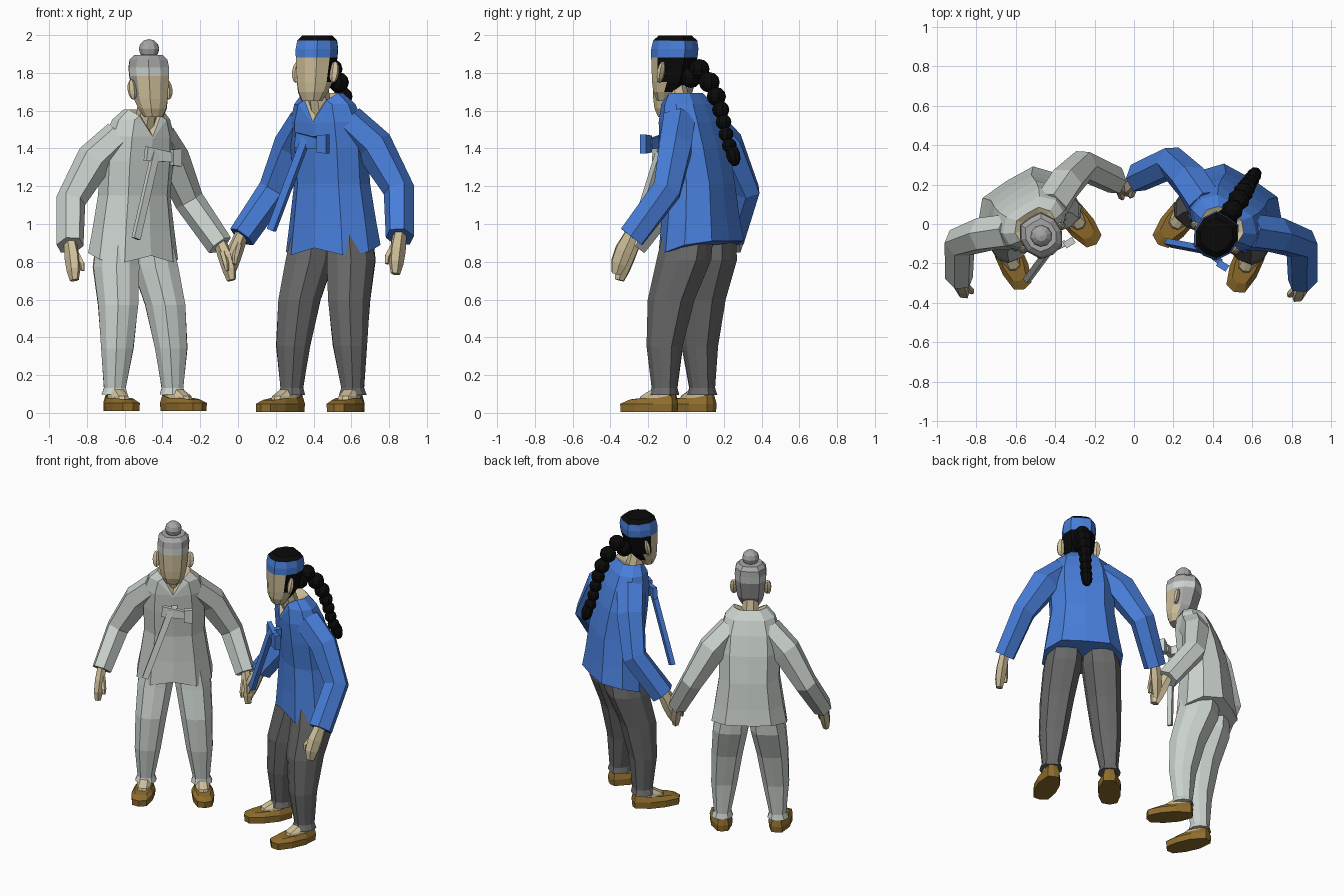
import bpy, bmesh, math
from mathutils import Vector, Matrix

if "Cube" in bpy.data.objects:
    bpy.data.objects.remove(bpy.data.objects["Cube"])


def material(name, rgb):
    m = bpy.data.materials.new(name)
    m.diffuse_color = (*rgb, 1)
    m.use_nodes = True
    m.node_tree.nodes["Principled BSDF"].inputs["Base Color"].default_value = m.diffuse_color
    return m


WHITE = material("pale_cloth", (0.60, 0.65, 0.61))
BLUE = material("blue_cloth", (0.065, 0.21, 0.70))
DARK = material("dark_grey_cloth", (0.14, 0.14, 0.14))
SKIN = material("skin", (0.62, 0.52, 0.32))
BROWN = material("brown_leather", (0.27, 0.15, 0.025))
BLACK = material("black_hair", (0.003, 0.003, 0.003))
GREY = material("grey_hair", (0.38, 0.38, 0.38))

# half cross-section, front to back, mirrored into a ten-sided ring
HALF = [(0, -1), (.62, -.88), (1, -.3), (1, .35), (.62, .95), (0, 1)]
SECTION = HALF + [(-x, y) for x, y in HALF[-2:0:-1]]


def oval(z, half_w, front, back, cx=0):
    cy, d = (front + back) / 2, (back - front) / 2
    return [Vector((cx + half_w * x, cy + d * y, z)) for x, y in SECTION]


def tube_rings(path, sides):
    """Rings across a path of (point, width, depth)."""
    pts = [Vector(p[0]) for p in path]
    rings = []
    for i, (_, w, d) in enumerate(path):
        t = (pts[min(i + 1, len(pts) - 1)] - pts[max(i - 1, 0)]).normalized()
        u = t.cross(Vector((0, 1, 0))).normalized()
        v = t.cross(u)
        rings.append([pts[i] + u * w * math.cos(a) + v * d * math.sin(a)
                      for a in [(k + .5) * math.tau / sides for k in range(sides)]])
    return rings


def finish(name, bm, mats, M, rule=None):
    bmesh.ops.recalc_face_normals(bm, faces=bm.faces)
    if rule:
        for f in bm.faces:
            f.material_index = rule(f.calc_center_median(), f.normal)
    bm.transform(M)
    if M.determinant() < 0:
        bmesh.ops.reverse_faces(bm, faces=bm.faces)
    me = bpy.data.meshes.new(name)
    bm.to_mesh(me)
    bm.free()
    for m in mats:
        me.materials.append(m)
    ob = bpy.data.objects.new(name, me)
    bpy.context.collection.objects.link(ob)
    return ob


def loft(name, rings, mats, M, rule=None):
    bm = bmesh.new()
    rows = [[bm.verts.new(p) for p in r] for r in rings]
    n = len(rows[0])
    for a, b in zip(rows, rows[1:]):
        for i in range(n):
            bm.faces.new((a[i], a[(i + 1) % n], b[(i + 1) % n], b[i]))
    bm.faces.new(rows[0][::-1])
    bm.faces.new(rows[-1])
    return finish(name, bm, mats, M, rule)


def ball(name, loc, size, mat, M, tilt=0, seg=8):
    bm = bmesh.new()
    bmesh.ops.create_uvsphere(bm, u_segments=seg, v_segments=6, radius=1)
    L = Matrix.Translation(loc) @ Matrix.Rotation(tilt, 4, 'X') @ Matrix.Diagonal((*size, 1))
    bm.transform(L)
    return finish(name, bm, [mat], M)


def strip(name, a, b, width_a, width_b, thick, mat, M):
    """Flat cloth band from a to b, facing forward."""
    a, b = Vector(a), Vector(b)
    side = (b - a).cross(Vector((0, 1, 0))).normalized() / 2
    t = Vector((0, thick / 2, 0))
    return loft(name, [[p - side * w - t, p + side * w - t, p + side * w + t, p - side * w + t]
                       for p, w in ((a, width_a), (b, width_b))], [mat], M)


def person(tag, M, shirt, pants, hair):
    # jacket: lofted torso with a V neckline, the last ring is the bare chest
    rings = [oval(*r) for r in [
        (.83, .245, -.15, .20), (.97, .222, -.14, .185), (1.15, .195, -.135, .165),
        (1.33, .20, -.155, .13), (1.46, .19, -.165, .09), (1.55, .16, -.158, .05),
        (1.605, .105, -.15, .005), (1.57, .04, -.12, -.05)]]
    for p, lift in zip(rings[0], (0, -.035, -.02, .015, .035, .035, .035, .015, -.02, -.035)):
        p.z += lift
    rings[6][0] += Vector((0, -.018, -.145))
    rings[5][0] += Vector((0, -.012, -.10))
    rings[7][0].z -= .06
    for i in (1, 9):
        rings[6][i].z -= .035
        rings[7][i].z -= .02
    ob = loft(tag + "_jacket", rings, [shirt, SKIN], M)
    for f in list(ob.data.polygons)[60:70] + [ob.data.polygons[-1]]:
        f.material_index = 1
    # jacket ribbon and bow
    strip(tag + "_ribbon", (-.01, -.215, 1.38), (-.175, -.28, .92), .04, .04, .03, shirt, M)
    strip(tag + "_bow_loop", (-.07, -.21, 1.37), (.085, -.225, 1.35), .075, .05, .03, shirt, M)
    strip(tag + "_bow_end", (.075, -.235, 1.35), (.13, -.235, 1.35), .085, .095, .035, shirt, M)
    strip(tag + "_bow_knot", (-.01, -.19, 1.36), (.03, -.19, 1.36), .06, .06, .05, shirt, M)
    # neck
    loft(tag + "_neck", tube_rings([((0, -.085, 1.5), .058, .055), ((0, -.135, 1.68), .055, .055)], 8),
         [SKIN], M)

    # head: skin in front, hair over the crown and back, cloth headband
    band_low, band_high = (1.78, 1.87) if hair is BLACK else (1.78, 1.825)

    def head_rule(c, n):
        if band_low < c.z < band_high and abs(n.z) < .8:
            return 2
        return 1 if c.z > 1.775 or (c.y > -.155 and c.z > 1.63) else 0
    rings = [oval(*r) for r in [
        (1.565, .052, -.218, -.14), (1.61, .075, -.235, -.10), (1.66, .088, -.24, -.06),
        (1.782, .10, -.243, -.025), (1.826, .102, -.242, -.02), (1.868, .096, -.232, -.025),
        (1.892, .074, -.205, -.05)]]
    loft(tag + "_head", rings, [SKIN, hair, shirt], M, head_rule)
    if hair is GREY:
        ball(tag + "_hair_bun", (0, -.13, 1.925), (.056, .056, .052), hair, M, seg=10)

    for s, side in ((1, "left"), (-1, "right")):
        N = M @ Matrix.Diagonal((s, 1, 1, 1))
        pre = f"{tag}_{side}_"
        ball(pre + "ear", (.11, -.14, 1.71), (.028, .018, .055), SKIN, N, tilt=-.2, seg=6)
        # sleeve and hand
        loft(pre + "sleeve", tube_rings([
            ((.12, -.03, 1.465), .088, .095), ((.24, .03, 1.34), .10, .092),
            ((.37, .06, 1.12), .078, .083), ((.468, -.09, .885), .068, .08)], 6), [shirt], N)
        loft(pre + "hand", tube_rings([
            ((.465, -.08, .92), .03, .038), ((.48, -.13, .82), .036, .052),
            ((.487, -.155, .755), .033, .048), ((.49, -.168, .70), .022, .028)], 6), [SKIN], N)
        loft(pre + "thumb", tube_rings([
            ((.46, -.13, .85), .018, .02), ((.45, -.18, .785), .016, .018),
            ((.45, -.188, .75), .01, .01)], 5), [SKIN], N)
        # trouser leg with a gathered cuff
        legs = [oval(z, w, cy - d, cy + d, cx) for z, cx, cy, w, d in [
            (.95, .10, .02, .098, .12), (.77, .122, .0, .115, .13), (.57, .147, -.06, .102, .11),
            (.34, .168, -.085, .085, .082), (.13, .18, -.078, .055, .06), (.095, .182, -.08, .068, .07)]]
        loft(pre + "trouser_leg", legs, [pants], N)
        # ankle and top of the foot inside the shoe
        foot = Matrix.Translation((.183, -.08, 0)) @ Matrix.Rotation(.14, 4, 'Z')
        loft(pre + "ankle", [oval(.05, .048, -.14, .05), oval(.088, .045, -.125, .045),
                             oval(.13, .038, -.045, .04)], [SKIN], N @ foot)
        # shoe: blunt toe, rounded and slightly raised heel
        shoe = [oval(z, w, f, b) for z, w, f, b in
                [(.008, .068, -.235, .07), (.05, .07, -.237, .074), (.078, .052, -.19, .064)]]
        for ring in shoe:
            for p in ring:
                if p.y > .02:
                    p.x *= .85
                    p.z *= 1.2 if p.z > .06 else 1
                elif p.y < -.15:
                    p.x *= 1.12
                    p.z -= .008 if p.z > .06 else 0
        loft(pre + "shoe", shoe, [BROWN], N @ foot)


# two people turned towards each other and holding hands
elder = Matrix.Translation((-.54, .05, .002)) @ Matrix.Rotation(math.radians(32), 4, 'Z')
youth = (Matrix.Translation((.488, .053, -.005)) @ Matrix.Rotation(math.radians(-32), 4, 'Z')
         @ Matrix.Diagonal((1.055, 1.04, 1.058, 1)))
person("elder", elder, WHITE, WHITE, GREY)
person("youth", youth, BLUE, DARK, BLACK)

# braid: beads hanging down the back, ending in a long tuft
BRAID = [(-.03, 1.78, .055), (.02, 1.825, .053), (.08, 1.755, .054), (.122, 1.68, .05),
         (.148, 1.61, .045), (.165, 1.545, .041), (.18, 1.48, .039), (.2, 1.42, .039)]
for i, (y, z, r) in enumerate(BRAID):
    ball(f"braid_bead_{i + 1}", (0, y, z / 1.058), (r, r, r * .95), BLACK, youth)
ball("braid_tuft", (0, .222, 1.372 / 1.058), (.036, .038, .06), BLACK, youth, tilt=.3)
